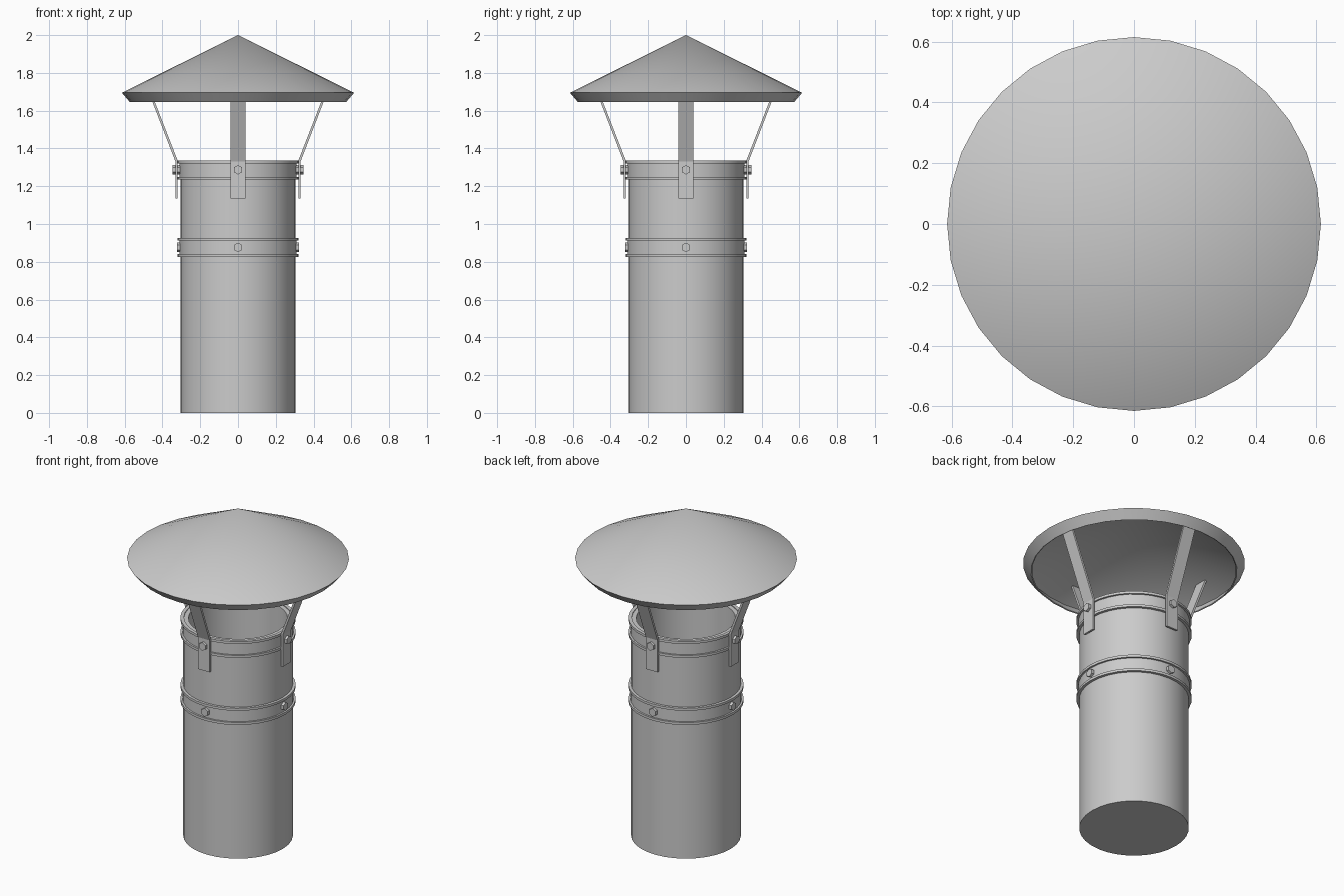
import bpy, bmesh
from math import pi, sin, cos, radians
from mathutils import Matrix

if "Cube" in bpy.data.objects:
    bpy.data.objects.remove(bpy.data.objects["Cube"])

SEG = 32


def finish(name, bm, smooth=True):
    bmesh.ops.recalc_face_normals(bm, faces=bm.faces[:])
    me = bpy.data.meshes.new(name)
    bm.to_mesh(me)
    bm.free()
    ob = bpy.data.objects.new(name, me)
    bpy.context.collection.objects.link(ob)
    if smooth:
        bpy.ops.object.select_all(action='DESELECT')
        bpy.context.view_layer.objects.active = ob
        ob.select_set(True)
        bpy.ops.object.shade_smooth_by_angle(angle=radians(35))
    return ob


def lathe(name, profile, closed=True):
    """Revolve (radius, z) points around z; radius 0 becomes a pole."""
    bm = bmesh.new()
    rings = []
    for r, z in profile:
        if r == 0:
            rings.append([bm.verts.new((0, 0, z))] * SEG)
        else:
            rings.append([bm.verts.new((r * cos(2 * pi * i / SEG), r * sin(2 * pi * i / SEG), z))
                          for i in range(SEG)])
    pairs = list(zip(rings, rings[1:]))
    if closed:
        pairs.append((rings[-1], rings[0]))
    for a, b in pairs:
        for i in range(SEG):
            j = (i + 1) % SEG
            quad = list(dict.fromkeys((a[i], a[j], b[j], b[i])))
            if len(quad) > 2:
                bm.faces.new(quad)
    return finish(name, bm)


def strap(name, angle):
    """Bent flat bar, outlined in xz and extruded across its width."""
    outline = [(0.319, 1.135), (0.331, 1.135), (0.331, 1.33), (0.494, 1.753),
               (0.482, 1.753), (0.319, 1.335)]
    bm = bmesh.new()
    sides = [[bm.verts.new((x, y, z)) for x, z in outline] for y in (-0.04, 0.04)]
    for s in sides:
        bm.faces.new(s)
    n = len(outline)
    for i in range(n):
        j = (i + 1) % n
        bm.faces.new((sides[0][i], sides[0][j], sides[1][j], sides[1][i]))
    bm.transform(Matrix.Rotation(angle, 4, 'Z'))
    finish(name, bm, False)


def bolt(name, angle, r0, r1, z):
    """Hexagonal bolt head pointing outward."""
    bm = bmesh.new()
    bmesh.ops.create_cone(bm, cap_ends=True, segments=6, radius1=0.025, radius2=0.025,
                          depth=r1 - r0)
    bm.transform(Matrix.Rotation(angle, 4, 'Z') @ Matrix.Translation(((r0 + r1) / 2, 0, z))
                 @ Matrix.Rotation(pi / 2, 4, 'Y') @ Matrix.Rotation(pi / 2, 4, 'Z'))
    finish(name, bm, False)


# Hollow pipe with closed bottom
lathe("pipe", [(0, 0), (0.275, 0), (0.304, 0), (0.304, 1.33), (0.275, 1.33), (0.275, 0.004),
               (0, 0.004)], closed=False)

# Clamp collars with a raised lip at each edge
for name, z0, z1 in (("lower_collar", 0.825, 0.927), ("upper_collar", 1.235, 1.335)):
    lathe(name, [(0.30, z0), (0.32, z0), (0.32, z0 + 0.015), (0.309, z0 + 0.015),
                 (0.309, z1 - 0.015), (0.32, z1 - 0.015), (0.32, z1), (0.30, z1)])

# Conical rain cap with turned-in lip
lathe("rain_cap", [(0, 2.0), (0.615, 1.695), (0.572, 1.645), (0.566, 1.648), (0.598, 1.695),
                   (0, 1.99)], closed=False)

# Straps and bolts on four sides
for k, side in enumerate(("right", "back", "left", "front")):
    a = k * pi / 2
    strap("strap_" + side, a)
    bolt("upper_bolt_" + side, a, 0.30, 0.346, 1.287)
    bolt("lower_bolt_" + side, a, 0.30, 0.324, 0.876)
